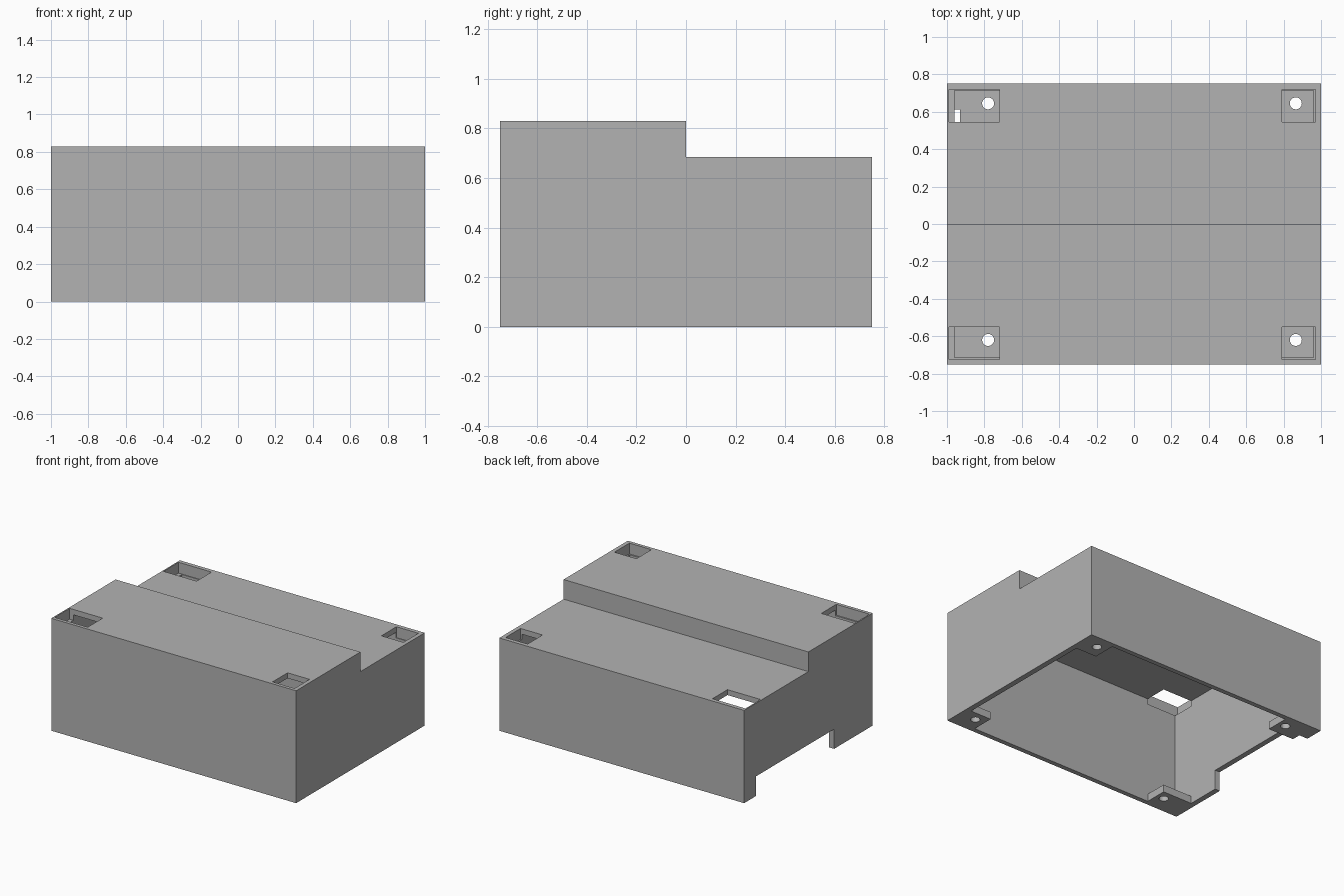
import bpy
import bmesh

cube = bpy.data.objects.get("Cube")
if cube:
    bpy.data.objects.remove(cube, do_unlink=True)

grey = bpy.data.materials.new("plain_grey")
grey.use_nodes = True
grey.diffuse_color = (0.45, 0.45, 0.45, 1)
grey.node_tree.nodes["Principled BSDF"].inputs["Base Color"].default_value = (0.45, 0.45, 0.45, 1)

HALF_X, HALF_Y, WALL = 1.0, 0.75, 0.04
FRONT_TOP, BACK_TOP = 0.83, 0.685


def make_object(name, bm):
    bmesh.ops.recalc_face_normals(bm, faces=bm.faces)
    mesh = bpy.data.meshes.new(name)
    bm.to_mesh(mesh)
    bm.free()
    mesh.materials.append(grey)
    obj = bpy.data.objects.new(name, mesh)
    bpy.context.collection.objects.link(obj)
    return obj


def stepped_block(name, half_x, profile):
    """Extrude a (y, z) side profile across the width."""
    bm = bmesh.new()
    face = bm.faces.new([bm.verts.new((-half_x, y, z)) for y, z in profile])
    new = bmesh.ops.extrude_face_region(bm, geom=[face])["geom"]
    verts = [v for v in new if isinstance(v, bmesh.types.BMVert)]
    bmesh.ops.translate(bm, verts=verts, vec=(2 * half_x, 0, 0))
    return make_object(name, bm)


def box(name, xs, ys, zs):
    bm = bmesh.new()
    bmesh.ops.create_cube(bm, size=1)
    for v in bm.verts:
        v.co = [min(r) if c < 0 else max(r) for c, r in zip(v.co, (xs, ys, zs))]
    return make_object(name, bm)


def rod(name, x, y, radius):
    bm = bmesh.new()
    bmesh.ops.create_cone(bm, cap_ends=True, segments=32, radius1=radius,
                          radius2=radius, depth=0.3)
    bmesh.ops.translate(bm, verts=bm.verts, vec=(x, y, 0))
    return make_object(name, bm)


def combine(target, tool, operation):
    """Apply a boolean and discard the tool."""
    mod = target.modifiers.new(operation.lower(), "BOOLEAN")
    mod.operation, mod.solver, mod.object = operation, "EXACT", tool
    bpy.context.view_layer.objects.active = target
    bpy.ops.object.modifier_apply(modifier=mod.name)
    bpy.data.objects.remove(tool, do_unlink=True)


# Stepped shell, open underneath
cover = stepped_block("enclosure_cover", HALF_X, [
    (-HALF_Y, 0), (HALF_Y, 0), (HALF_Y, BACK_TOP),
    (0, BACK_TOP), (0, FRONT_TOP), (-HALF_Y, FRONT_TOP)])
inner = HALF_Y - 0.035
cavity = stepped_block("cavity_cutter", HALF_X - WALL, [
    (-inner, -0.1), (inner, -0.1), (inner, BACK_TOP - WALL),
    (-WALL, BACK_TOP - WALL), (-WALL, FRONT_TOP - WALL), (-inner, FRONT_TOP - WALL)])
combine(cover, cavity, "DIFFERENCE")

# Corner layout: (outer x, inner x, hole x) and (outer y, inner y, hole y, top)
sides = [(-0.99, -0.72, -0.78), (0.97, 0.79, 0.865)]
ends = [(-0.725, -0.55, -0.62, FRONT_TOP), (0.72, 0.545, 0.645, BACK_TOP)]
corners = [(s, e) for s in sides for e in ends]

# Screw tabs at the base of each corner
for (x0, x1, hx), (y0, y1, hy, top) in corners:
    combine(cover, box("screw_tab", (x0, x1), (y0, y1), (0, 0.055)), "UNION")

# Access pockets through the roof and screw holes through the tabs
for (x0, x1, hx), (y0, y1, hy, top) in corners:
    combine(cover, box("pocket_cutter", (x0, x1), (y0, y1), (top - 0.08, top + 0.1)), "DIFFERENCE")
    combine(cover, rod("hole_cutter", hx, hy, 0.032), "DIFFERENCE")

# Cable opening along the foot of the side wall
combine(cover, box("opening_cutter", (-1.1, -0.93), (-0.3, 0.612), (-0.1, 0.145)), "DIFFERENCE")

for poly in cover.data.polygons:
    poly.use_smooth = False
    poly.material_index = 0
